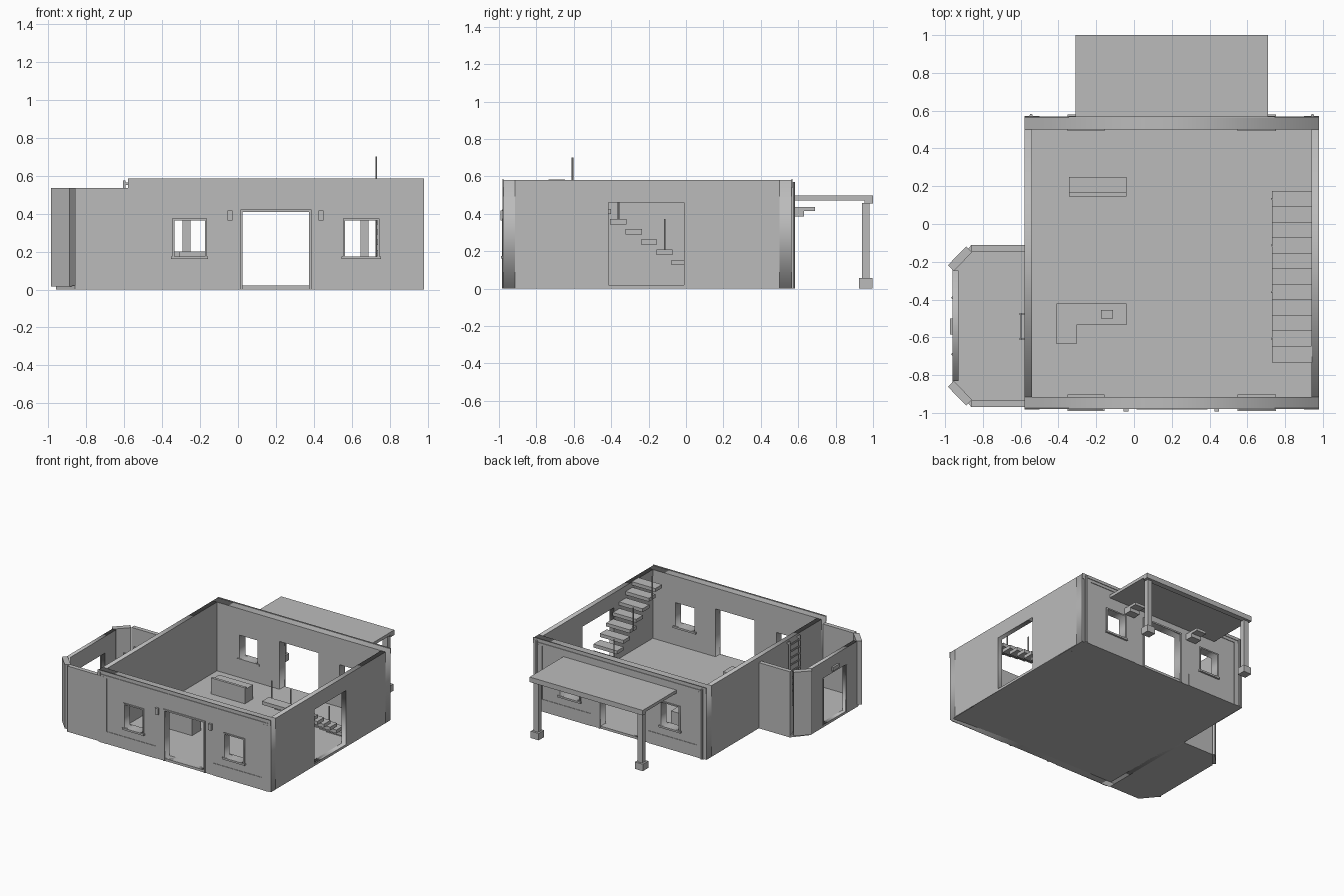
import bpy, bmesh, math
from mathutils import Vector, Matrix

if "Cube" in bpy.data.objects:
    bpy.data.objects.remove(bpy.data.objects["Cube"])

grey = bpy.data.materials.new("plain grey")
grey.diffuse_color = (0.5, 0.5, 0.5, 1)
grey.use_nodes = True
grey.node_tree.nodes["Principled BSDF"].inputs["Base Color"].default_value = grey.diffuse_color


def finish(name, bm):
    me = bpy.data.meshes.new(name)
    bmesh.ops.recalc_face_normals(bm, faces=bm.faces)
    bm.to_mesh(me)
    bm.free()
    me.materials.append(grey)
    ob = bpy.data.objects.new(name, me)
    bpy.context.collection.objects.link(ob)
    return ob


def box(name, x0, x1, y0, y1, z0, z1):
    bm = bmesh.new()
    size = Matrix.Diagonal((x1 - x0, y1 - y0, z1 - z0, 1))
    mid = Matrix.Translation(((x0 + x1) / 2, (y0 + y1) / 2, (z0 + z1) / 2))
    bmesh.ops.create_cube(bm, size=1, matrix=mid @ size)
    return finish(name, bm)


def pole(name, x, y, z0, z1, r=0.005, sides=8):
    bm = bmesh.new()
    bmesh.ops.create_cone(bm, cap_ends=True, segments=sides, radius1=r, radius2=r, depth=z1 - z0,
                          matrix=Matrix.Translation((x, y, (z0 + z1) / 2)))
    return finish(name, bm)


def prism(name, pts, z0, z1):
    bm = bmesh.new()
    face = bm.faces.new([bm.verts.new((x, y, z0)) for x, y in pts])
    ext = bmesh.ops.extrude_face_region(bm, geom=[face])
    bmesh.ops.translate(bm, vec=(0, 0, z1 - z0),
                        verts=[v for v in ext["geom"] if isinstance(v, bmesh.types.BMVert)])
    return finish(name, bm)


def wall(name, rects, d0, d1, along_y=False):
    """Upright slab; the first rectangle is the outline, the others are openings."""
    cu = bpy.data.curves.new(name, "CURVE")
    cu.dimensions, cu.fill_mode, cu.extrude = "2D", "BOTH", (d1 - d0) / 2
    for a0, a1, z0, z1 in rects:
        sp = cu.splines.new("POLY")
        sp.points.add(3)
        for p, (a, z) in zip(sp.points, [(a0, z0), (a1, z0), (a1, z1), (a0, z1)]):
            p.co = (a, z, 0, 1)
        sp.use_cyclic_u = True
    cu.materials.append(grey)
    ob = bpy.data.objects.new(name, cu)
    bpy.context.collection.objects.link(ob)
    mid = (d0 + d1) / 2
    ob.location = (mid, 0, 0) if along_y else (0, mid, 0)
    ob.rotation_euler = (math.pi / 2, 0, math.pi / 2 if along_y else 0)
    bpy.ops.object.select_all(action="DESELECT")
    ob.select_set(True)
    bpy.context.view_layer.objects.active = ob
    bpy.ops.object.convert(target="MESH")


# main floor and four walls
box("house_floor", -0.575, 0.975, -0.97, 0.565, 0, 0.02)
windows = [(-0.335, -0.175, 0.175, 0.365), (0.565, 0.735, 0.175, 0.365)]
door = (0.025, 0.375, 0.02, 0.41)
for name, y0, y1 in [("front_wall", -0.975, -0.915), ("back_wall", 0.50, 0.565)]:
    wall(name, [(-0.58, 0.98, 0, 0.58), door] + windows, y0, y1)
wall("left_wall", [(-0.915, 0.5, 0, 0.58)], -0.58, -0.54, True)
wall("right_wall", [(-0.915, 0.5, 0, 0.58), (-0.415, -0.01, 0.02, 0.46)], 0.94, 0.98, True)

# facade trim on front and back
for side, face, s in [("front", -0.975, -1), ("back", 0.565, 1)]:
    def trim(name, x0, x1, z0, z1, d):
        y0, y1 = sorted((face, face + s * d))
        box(f"{side}_{name}", x0, x1, y0, y1, z0, z1)

    y0, y1 = sorted((face - s * 0.005, face + s * 0.008))
    for x0, x1, z0, z1 in windows:
        wall(f"{side}_window_frame", [(x0 - 0.012, x1 + 0.012, z0 - 0.01, z1 + 0.01), (x0, x1, z0, z1)], y0, y1)
        trim("window_sill", x0 - 0.018, x1 + 0.018, 0.16, 0.175, 0.015)
        inner = sorted((face - s * 0.06, face - s * 0.072))
        box(f"{side}_inner_sill", x0 - 0.018, x1 + 0.018, *inner, 0.16, 0.175)
    for x0, x1 in [(0.012, 0.025), (0.375, 0.388)]:
        trim("door_jamb", x0, x1, 0, 0.41, 0.008)
    trim("door_head", 0.012, 0.388, 0.41, 0.422, 0.008)
    for x0, x1 in [(-0.56, -0.5), (0.9, 0.96)]:
        trim("pilaster", x0, x1, 0, 0.54, 0.006)
    for x0, x1 in [(-0.5, -0.06), (0.46, 0.9)]:
        trim("plinth", x0, x1, 0, 0.1, 0.004)
    trim("frieze", -0.56, 0.96, 0.535, 0.555, 0.005)
    trim("cornice", -0.58, 0.98, 0.562, 0.586, 0.005)
    for x in (-0.568, 0.968):
        trim("corner_block", x - 0.012, x + 0.012, 0.54, 0.57, 0.006)
for x in (-0.545, 0.945):
    pole("back_downpipe", x, 0.575, 0, 0.57, 0.008)
for x in (-0.042, 0.438):
    box("wall_lamp", x - 0.013, x + 0.013, -0.992, -0.975, 0.365, 0.417)

# back porch
box("porch_roof", -0.31, 0.71, 0.565, 1.0, 0.472, 0.497)
box("porch_beam", -0.31, 0.71, 0.955, 1.0, 0.456, 0.473)
for x in (-0.272, 0.667):
    box("porch_post", x - 0.021, x + 0.021, 0.94, 0.98, 0.05, 0.458)
    box("porch_post_base", x - 0.036, x + 0.036, 0.926, 0.996, 0, 0.056)
for x in (-0.08, 0.52):
    box("porch_bracket_upper", x - 0.045, x + 0.045, 0.565, 0.69, 0.414, 0.436)
    box("porch_bracket_lower", x - 0.045, x + 0.045, 0.565, 0.63, 0.385, 0.414)

# side bay with cut corners
prism("bay_floor", [(-0.58, -0.97), (-0.86, -0.97), (-0.96, -0.85), (-0.96, -0.23),
                    (-0.86, -0.11), (-0.58, -0.11)], 0, 0.02)
box("bay_front_wall", -0.86, -0.58, -0.97, -0.935, 0.015, 0.535)
box("bay_back_wall", -0.86, -0.58, -0.145, -0.11, 0.015, 0.535)
wall("bay_outer_wall", [(-0.83, -0.245, 0.01, 0.535), (-0.69, -0.39, 0.02, 0.4)], -0.96, -0.928, True)
for m in (1, -1):
    prism("bay_corner_wall", [(x, -0.54 + m * (y + 0.54)) for x, y in
          [(-0.888, -0.962), (-0.985, -0.862), (-0.955, -0.83), (-0.858, -0.93)]], 0.015, 0.535)
    pole("bay_door_trim", -0.962, -0.54 + m * 0.15, 0.02, 0.4, 0.006)
box("bay_door_plate", -0.975, -0.96, -0.585, -0.5, 0.42, 0.45)

# ladder on the house wall inside the bay
for y in (-0.608, -0.476):
    box("ladder_rail", -0.606, -0.594, y - 0.005, y + 0.005, 0.12, 0.575)
for i in range(8):
    z = 0.15 + i * 0.055
    box("ladder_rung", -0.604, -0.596, -0.605, -0.478, z, z + 0.01)
for y in (-0.608, -0.476):
    box("ladder_mount", -0.6, -0.58, y - 0.005, y + 0.005, 0.55, 0.565)

# floating staircase with rail posts
for k in range(11):
    y, z = 0.175 - 0.0822 * k, 0.045 + 0.0545 * k
    top = min(z, 0.583)
    box("stair_tread", 0.73, 0.942, y - 0.087, y, top - 0.028, top)
    if k % 3 == 0:
        pole("stair_rail_post", 0.729, y - 0.042, z - 0.02, z + 0.165, 0.005)

# L-shaped desk and rear counter
prism("front_desk", [(-0.41, -0.42), (-0.41, -0.635), (-0.305, -0.635), (-0.305, -0.535),
                     (-0.04, -0.535), (-0.04, -0.42)], 0.02, 0.2)
box("desk_tray", -0.175, -0.11, -0.5, -0.455, 0.2, 0.212)
box("rear_counter", -0.345, -0.04, 0.165, 0.25, 0.02, 0.135)
box("rear_counter_front", -0.345, -0.04, 0.145, 0.166, 0.02, 0.15)
